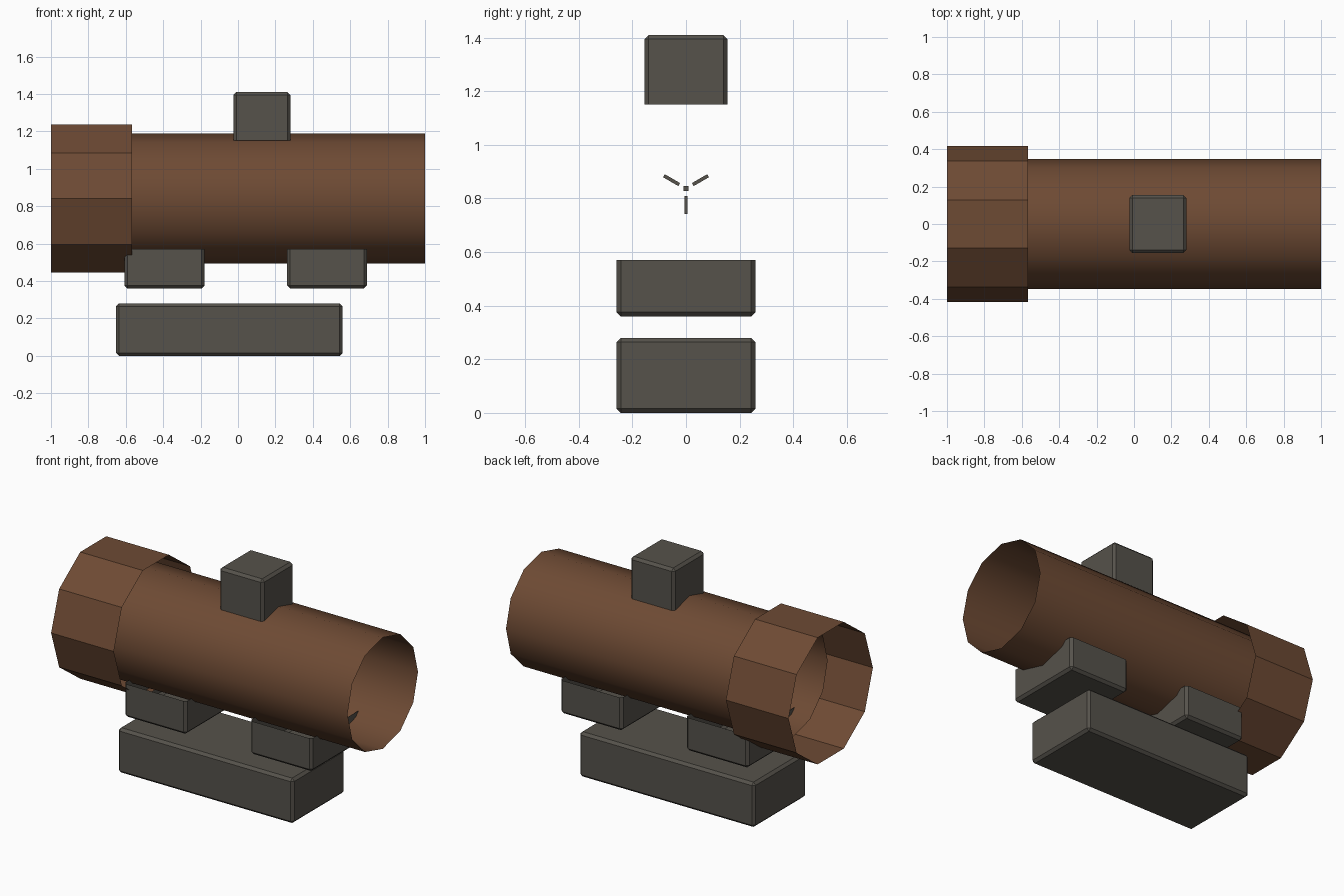
import bpy, bmesh, math
from mathutils import Matrix, Vector

if "Cube" in bpy.data.objects:
    bpy.data.objects.remove(bpy.data.objects["Cube"])


def material(name, rgb):
    m = bpy.data.materials.new(name)
    m.diffuse_color = (*rgb, 1)
    m.use_nodes = True
    m.node_tree.nodes["Principled BSDF"].inputs["Base Color"].default_value = m.diffuse_color
    return m


BROWN = material("brown", (0.155, 0.069, 0.034))
GREY = material("dark grey", (0.092, 0.084, 0.070))
AXIS_Z = 0.84


def finish(bm, name, mat, smooth=False):
    mesh = bpy.data.meshes.new(name)
    for f in bm.faces:
        f.smooth = smooth
    bm.to_mesh(mesh)
    bm.free()
    mesh.materials.append(mat)
    ob = bpy.data.objects.new(name, mesh)
    bpy.context.collection.objects.link(ob)
    return ob


def tube(name, x0, x1, radius, sides, smooth):
    """Open-ended tube along x with a vertex on the y axis."""
    bm = bmesh.new()
    rings = []
    for x in (x0, x1):
        ring = []
        for i in range(sides):
            a = 2 * math.pi * i / sides
            ring.append(bm.verts.new((x, radius * math.cos(a), AXIS_Z + radius * math.sin(a))))
        rings.append(ring)
    for i in range(sides):
        j = (i + 1) % sides
        bm.faces.new((rings[0][j], rings[0][i], rings[1][i], rings[1][j]))
    bmesh.ops.recalc_face_normals(bm, faces=bm.faces)
    # make sure the shell faces outward
    f = next(iter(bm.faces))
    if f.normal.dot(f.calc_center_median() - Vector((0, 0, AXIS_Z))) < 0:
        bmesh.ops.reverse_faces(bm, faces=bm.faces)
    return finish(bm, name, BROWN, smooth)


def block(name, x0, x1, y, z0, z1, open_side=0, bevel=0.016):
    """Chamfered box; open_side +1 / -1 leaves the top / bottom off."""
    bm = bmesh.new()
    bmesh.ops.create_cube(bm, size=1, matrix=Matrix.Translation(
        ((x0 + x1) / 2, 0, (z0 + z1) / 2)) @ Matrix.Diagonal((x1 - x0, 2 * y, z1 - z0, 1)))
    if open_side:
        gone = [f for f in bm.faces if f.normal.z * open_side > 0.9]
        bmesh.ops.delete(bm, geom=gone, context='FACES')
    edges = [e for e in bm.edges if len(e.link_faces) == 2]
    bmesh.ops.bevel(bm, geom=edges, offset=bevel, segments=1, affect='EDGES')
    return finish(bm, name, GREY)


# Main tube and wider front hood
tube("main_tube", -0.735, 1.0, 0.348, 12, True)
tube("hood", -1.0, -0.567, 0.416, 10, False)

# Adjustment turret, two ring mounts and the rail base
block("turret", -0.025, 0.28, 0.155, 1.15, 1.41, open_side=-1)
block("rear_mount", 0.262, 0.69, 0.259, 0.36, 0.57, open_side=1)
block("front_mount", -0.608, -0.178, 0.259, 0.36, 0.57, open_side=1)
block("rail_base", -0.652, 0.56, 0.259, 0.0, 0.28)

# Reticle: centre dot with three radial bars
bm = bmesh.new()
centre = Matrix.Translation((0.13, 0, AXIS_Z - 0.003))
bmesh.ops.create_cube(bm, size=1, matrix=centre @ Matrix.Diagonal((0.01, 0.02, 0.02, 1)))
for deg in (30, 150, 270):
    bmesh.ops.create_cube(bm, size=1, matrix=centre
                          @ Matrix.Rotation(math.radians(deg), 4, 'X')
                          @ Matrix.Translation((0, 0.062, 0))
                          @ Matrix.Diagonal((0.01, 0.066, 0.013, 1)))
finish(bm, "reticle", GREY)
